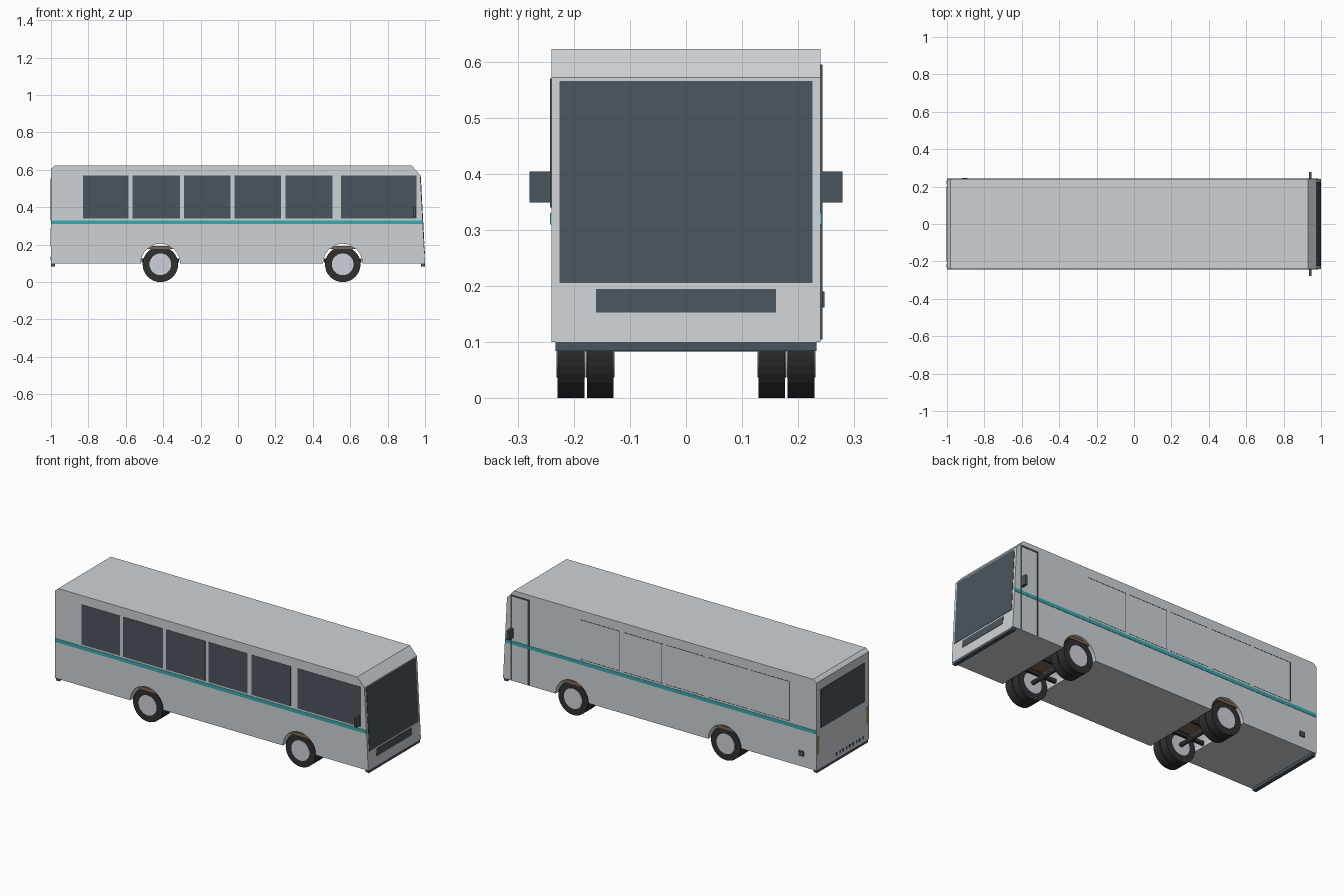
import bpy, bmesh, math
from mathutils import Matrix, Vector

cube = bpy.data.objects.get("Cube")
if cube:
    bpy.data.objects.remove(cube, do_unlink=True)


def material(name, rgb):
    m = bpy.data.materials.new(name)
    m.use_nodes = True
    m.diffuse_color = (*rgb, 1)
    bsdf = next(n for n in m.node_tree.nodes if n.type == 'BSDF_PRINCIPLED')
    bsdf.inputs["Base Color"].default_value = (*rgb, 1)
    return m


SILVER = material("silver paint", (0.62, 0.65, 0.67))
GLASS = material("dark glass", (0.07, 0.09, 0.11))
TEAL = material("teal stripe", (0.04, 0.40, 0.43))
RUBBER = material("black rubber", (0.03, 0.03, 0.03))
RIM = material("pale rim", (0.62, 0.64, 0.70))
BROWN = material("brown chassis", (0.21, 0.14, 0.09))
TAN = material("tan lamp", (0.40, 0.33, 0.20))


def finish(name, bm, mat):
    bmesh.ops.recalc_face_normals(bm, faces=bm.faces)
    me = bpy.data.meshes.new(name)
    bm.to_mesh(me)
    bm.free()
    me.materials.append(mat)
    ob = bpy.data.objects.new(name, me)
    bpy.context.collection.objects.link(ob)
    return ob


def box(name, mat, x, y, z):
    """Box from (low, high) ranges on each axis."""
    bm = bmesh.new()
    bmesh.ops.create_cube(bm, size=1)
    size = Vector([r[1] - r[0] for r in (x, y, z)])
    mid = Vector([(r[0] + r[1]) / 2 for r in (x, y, z)])
    for v in bm.verts:
        v.co = v.co * size + mid
    return finish(name, bm, mat)


def extrude_y(name, mat, outline, y0, y1):
    """Prism from an (x, z) outline."""
    bm = bmesh.new()
    face = bm.faces.new([bm.verts.new((x, y0, z)) for x, z in outline])
    new = bmesh.ops.extrude_face_region(bm, geom=[face])["geom"]
    verts = [g for g in new if isinstance(g, bmesh.types.BMVert)]
    bmesh.ops.translate(bm, verts=verts, vec=(0, y1 - y0, 0))
    return finish(name, bm, mat)


def cylinder_y(name, mat, x, z, r, y0, y1, sides=32):
    bm = bmesh.new()
    turn = Matrix.Translation((x, (y0 + y1) / 2, z)) @ Matrix.Rotation(math.pi / 2, 4, 'X')
    bmesh.ops.create_cone(bm, cap_ends=True, segments=sides, radius1=r, radius2=r,
                          depth=abs(y1 - y0), matrix=turn)
    return finish(name, bm, mat)


def nose_x(z):
    """Position of the sloping nose at a height."""
    return 1.0 - 0.025 * (z - 0.1) / 0.47


HALF = 0.24
BASE = 0.1
AXLES = (-0.415, 0.56)

# Body shell with wheel arches running through it
outline = [(-1, BASE)]
for ax in AXLES:
    for i in range(17):
        a = math.pi * (1 - i / 16)
        outline.append((ax + 0.105 * math.cos(a), BASE + 0.105 * math.sin(a)))
outline += [(1, BASE), (nose_x(0.572), 0.572), (0.93, 0.622), (-0.98, 0.622), (-1, 0.605)]
extrude_y("body", SILVER, outline, -HALF, HALF)

# Side windows: full panes on one side, thin trim lines on the other
PANES = [(-0.83, -0.585), (-0.565, -0.31), (-0.29, -0.04),
         (-0.02, 0.23), (0.255, 0.505), (0.55, 0.955)]
for i, pane in enumerate(PANES, 1):
    box(f"side_window_{i}", GLASS, pane, (-HALF - 0.002, -HALF + 0.001), (0.34, 0.57))
    if i < len(PANES):
        box(f"window_trim_top_{i}", GLASS, pane, (HALF, HALF + 0.001), (0.567, 0.57))
        box(f"window_trim_base_{i}", GLASS, pane, (HALF, HALF + 0.001), (0.34, 0.342))
for i, x in enumerate((-0.83, -0.01, 0.257), 1):
    box(f"window_trim_post_{i}", GLASS, (x - 0.002, x + 0.002), (HALF, HALF + 0.001), (0.34, 0.57))

# Stripe and mirror on each side
for side, s in (("right", -1), ("left", 1)):
    box(f"stripe_{side}", TEAL, (-1, nose_x(0.33)), sorted((s * HALF, s * (HALF + 0.002))), (0.31, 0.33))
    box(f"mirror_{side}", GLASS, (0.935, 0.95), sorted((s * HALF, s * 0.279)), (0.349, 0.404))

# Door outline and fuel cap
out = (HALF, HALF + 0.003)
box("door_post_rear", GLASS, (0.832, 0.841), out, (0.105, 0.595))
box("door_post_front", GLASS, (0.942, 0.951), out, (0.105, 0.595))
box("door_header", GLASS, (0.832, 0.951), out, (0.587, 0.595))
box("fuel_cap", GLASS, (-0.92, -0.89), (HALF, 0.247), (0.162, 0.19))


# Windshield and grille lying on the sloping nose
def nose_plate(name, half, z0, z1, t=0.002):
    shape = [(nose_x(z0) - t, z0), (nose_x(z0) + t, z0), (nose_x(z1) + t, z1), (nose_x(z1) - t, z1)]
    return extrude_y(name, GLASS, shape, -half, half)


nose_plate("windshield", 0.225, 0.205, 0.565)
nose_plate("front_grille", 0.16, 0.153, 0.195)

# Rear window, lamps and vent slots
tail = (-1.002, -0.998)
box("rear_window", GLASS, tail, (-0.2, 0.2), (0.33, 0.555))
for side, s in (("right", -1), ("left", 1)):
    box(f"tail_lamp_{side}", TAN, tail, sorted((s * 0.212, s * 0.232)), (0.19, 0.29))
for i in range(9):
    y = 0.06 - i * 0.03
    box(f"rear_vent_{i + 1}", GLASS, tail, (y - 0.012, y), (0.118, 0.135))

# Bumpers
box("front_bumper", GLASS, (0.978, 1.0), (-0.233, 0.233), (0.084, BASE))
box("rear_bumper", GLASS, (-1.0, -0.978), (-0.233, 0.233), (0.084, BASE))

# Twin wheels, axles and chassis pieces
for end, ax in zip(("rear", "front"), AXLES):
    for side, s in (("right", -1), ("left", 1)):
        for pos, y0, y1 in (("inner", 0.129, 0.176), ("outer", 0.181, 0.229)):
            label = f"{end}_{side}_{pos}"
            cylinder_y(f"tyre_{label}", RUBBER, ax, 0.095, 0.095, s * y0, s * y1)
            cylinder_y(f"rim_{label}", RIM, ax, 0.095, 0.058, s * (y0 - 0.002), s * (y1 + 0.002))
    cylinder_y(f"{end}_axle", RUBBER, ax, 0.095, 0.012, -0.18, 0.18, 12)
    box(f"{end}_chassis_plate", BROWN, (ax - 0.07, ax + 0.07), (-0.232, 0.232), (0.178, 0.194))
    for side, s in (("right", -1), ("left", 1)):
        box(f"{end}_chassis_beam_{side}", RUBBER, (ax - 0.1, ax + 0.1),
            (s * 0.07 - 0.008, s * 0.07 + 0.008), (0.105, 0.125))
